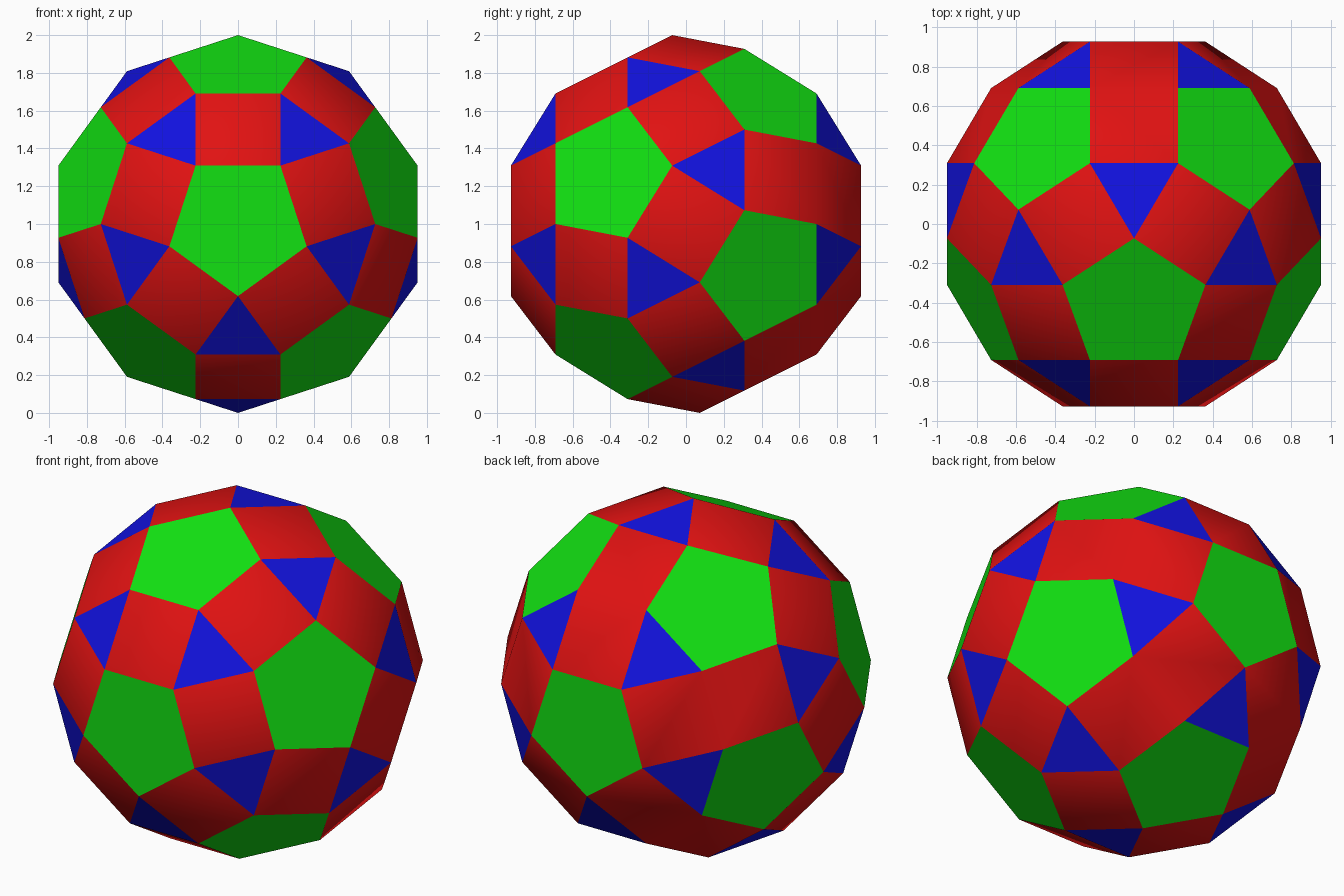
import bpy, bmesh, math
from mathutils import Matrix, Vector

cube = bpy.data.objects.get("Cube")
if cube:
    bpy.data.objects.remove(cube, do_unlink=True)


def material(name, rgb):
    m = bpy.data.materials.new(name)
    m.use_nodes = True
    col = (*rgb, 1.0)
    m.diffuse_color = col
    bsdf = next(n for n in m.node_tree.nodes if n.type == 'BSDF_PRINCIPLED')
    bsdf.inputs["Base Color"].default_value = col
    return m


# Corner points: cyclic permutations and all signs of three golden-ratio triples
PHI = (1 + math.sqrt(5)) / 2
points = set()
for triple in ((1, 1, PHI**3), (PHI**2, PHI, 2 * PHI), (2 + PHI, 0, PHI**2)):
    for shift in range(3):
        p = triple[shift:] + triple[:shift]
        for i in range(8):
            points.add(tuple((-c if i >> k & 1 else c) + 0.0 for k, c in enumerate(p)))

# Turn one pentagon to face the front, scale to a height of 2
tilt = Matrix.Rotation(-math.atan(1 / PHI), 3, 'X')
verts = [tilt @ Vector(p) for p in sorted(points)]
scale = 1 / max(v.z for v in verts)
verts = [v * scale for v in verts]

# Twist the back cap by a tenth of a turn
twist = Matrix.Rotation(math.radians(36), 3, 'Y')
verts = [twist @ v if v.y > 0.9 else v for v in verts]

# Solid hull with its flat triangles merged into polygons
hull = bmesh.new()
for v in verts:
    hull.verts.new(v + Vector((0, 0, 1)))
bmesh.ops.convex_hull(hull, input=hull.verts[:])
bmesh.ops.dissolve_limit(hull, angle_limit=math.radians(2),
                         verts=hull.verts[:], edges=hull.edges[:])
bmesh.ops.recalc_face_normals(hull, faces=hull.faces[:])


# One object for each kind of face
def face_group(name, sides, mat):
    bm = hull.copy()
    others = [f for f in bm.faces if len(f.verts) != sides]
    bmesh.ops.delete(bm, geom=others, context='FACES')
    for f in bm.faces:
        f.smooth = True
    mesh = bpy.data.meshes.new(name)
    bm.to_mesh(mesh)
    bm.free()
    mesh.materials.append(mat)
    obj = bpy.data.objects.new(name, mesh)
    bpy.context.collection.objects.link(obj)


face_group("triangle_faces", 3, material("blue", (0.006, 0.006, 0.75)))
face_group("square_faces", 4, material("red", (0.75, 0.006, 0.006)))
face_group("pentagon_faces", 5, material("green", (0.006, 0.75, 0.006)))
hull.free()
